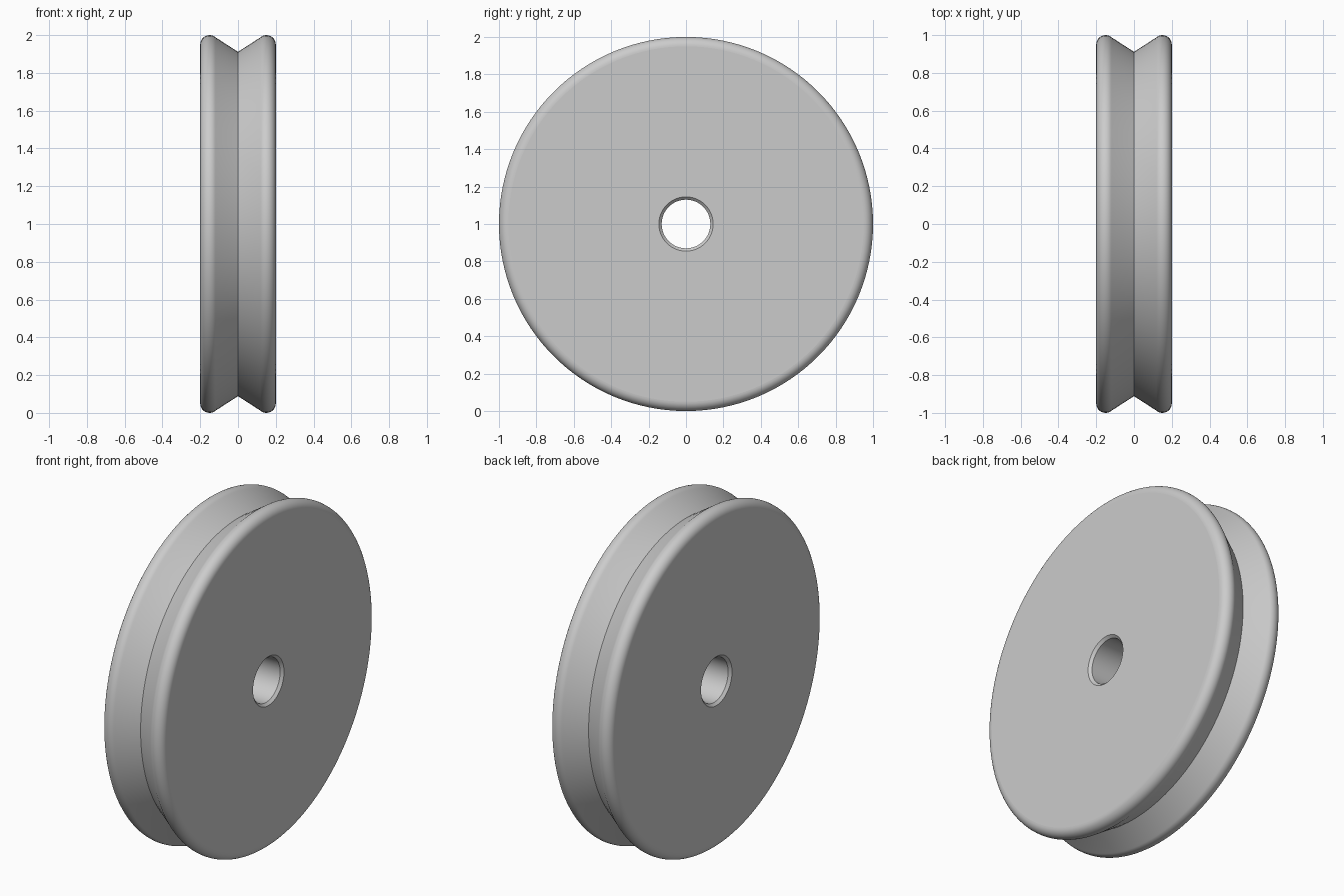
import bpy, bmesh
from math import pi, sin, cos, radians, sqrt
from mathutils import Vector

old = bpy.data.objects.get("Cube")
if old:
    bpy.data.objects.remove(old)

# Dimensions: wheel axis runs along x at height RADIUS
RADIUS, HALF_WIDTH = 1.0, 0.2
FILLET, GROOVE_FLOOR = 0.05, 0.9
BORE, CHAMFER = 0.13, 0.015
SEGMENTS = 128


def arc(cx, cr, r, start, end, steps):
    """Points (x, radius) along an arc, angles in degrees."""
    return [(cx + r * cos(radians(start + (end - start) * i / steps)),
             cr + r * sin(radians(start + (end - start) * i / steps)))
            for i in range(steps + 1)]


# Groove floor radius that meets the 45 degree flanks tangentially
lip_x, lip_r = HALF_WIDTH - FILLET, RADIUS - FILLET
groove = (lip_r - lip_x + FILLET * sqrt(2) - GROOVE_FLOOR) / (sqrt(2) - 1)

# Half profile from bore to groove centre, then mirrored
half = [(HALF_WIDTH - CHAMFER, BORE), (HALF_WIDTH, BORE + CHAMFER)]
half += arc(lip_x, lip_r, FILLET, 0, 135, 14)
half += arc(0, GROOVE_FLOOR + groove, groove, -45, -90, 5)
profile = half + [(-x, r) for x, r in reversed(half[:-1])]

# Revolve the closed profile around the axle
bm = bmesh.new()
verts = [bm.verts.new((x, 0, r)) for x, r in profile]
edges = [bm.edges.new((v, verts[(i + 1) % len(verts)])) for i, v in enumerate(verts)]
bmesh.ops.spin(bm, geom=verts + edges, cent=(0, 0, 0), axis=(1, 0, 0),
               angle=2 * pi, steps=SEGMENTS, use_duplicate=False)
bmesh.ops.remove_doubles(bm, verts=bm.verts, dist=1e-5)
bmesh.ops.translate(bm, verts=bm.verts, vec=Vector((0, 0, RADIUS)))
bmesh.ops.recalc_face_normals(bm, faces=bm.faces)
mesh = bpy.data.meshes.new("pulley_wheel")
bm.to_mesh(mesh)
bm.free()
wheel = bpy.data.objects.new("pulley_wheel", mesh)
bpy.context.collection.objects.link(wheel)

# Single plain grey
grey = bpy.data.materials.new("light_grey")
grey.use_nodes = True
colour = (0.6, 0.6, 0.6, 1)
grey.diffuse_color = colour
grey.node_tree.nodes["Principled BSDF"].inputs["Base Color"].default_value = colour
mesh.materials.append(grey)

# Smooth rim and bore, crisp chamfers, flat side faces
bpy.ops.object.select_all(action='DESELECT')
wheel.select_set(True)
bpy.context.view_layer.objects.active = wheel
bpy.ops.object.shade_smooth_by_angle(angle=radians(30))
for face in mesh.polygons:
    if abs(face.normal.x) > 0.999:
        face.use_smooth = False
